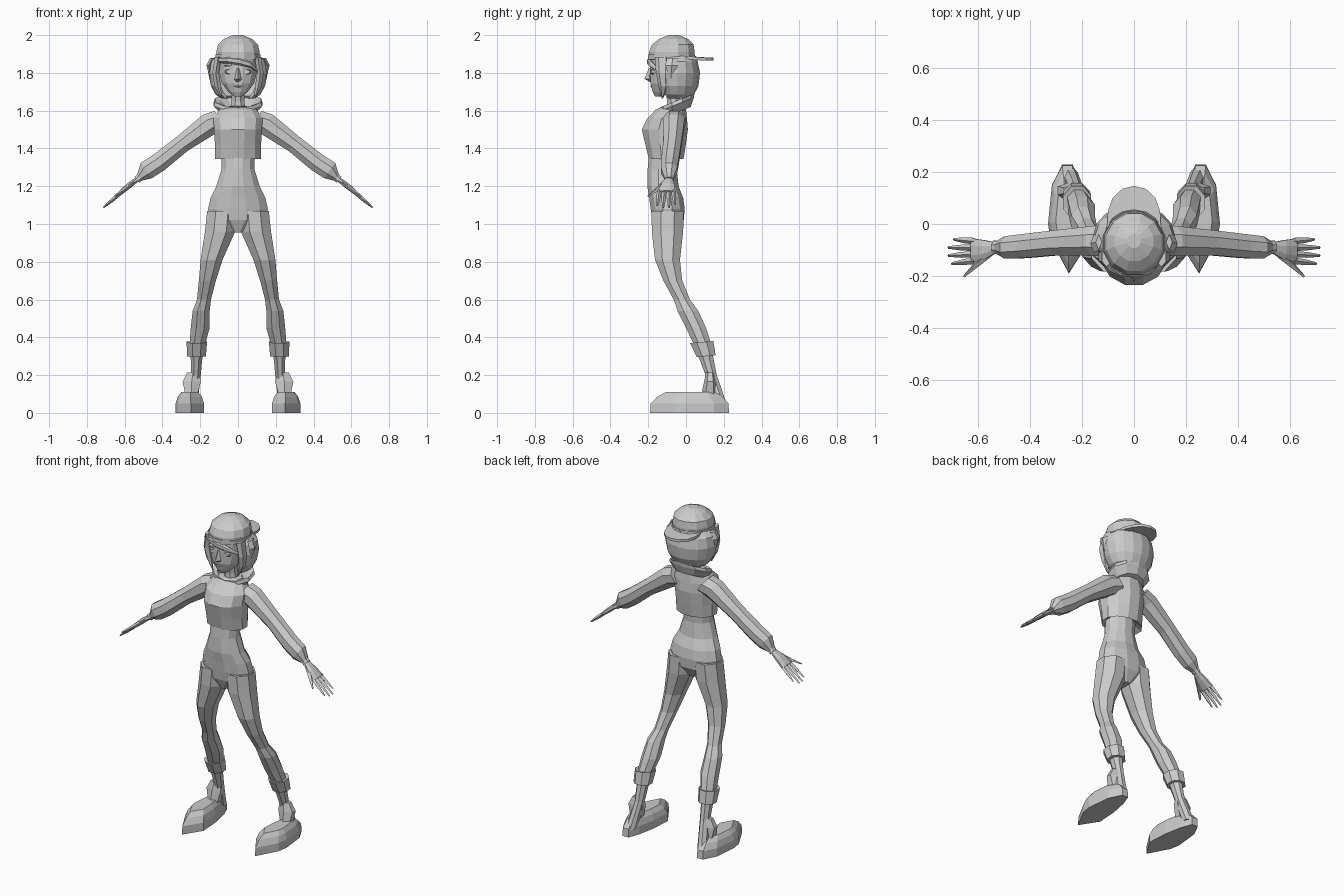
import bpy, bmesh, math
from mathutils import Vector

X, Y, Z = Vector((1, 0, 0)), Vector((0, 1, 0)), Vector((0, 0, 1))


def skin(name, loops, mirror=False, closed=True, caps=True):
    """Bridge equal-length point loops into a flat-shaded surface."""
    bm = bmesh.new()
    rows = [[bm.verts.new(p) for p in loop] for loop in loops]
    n = len(rows[0])
    for a, b in zip(rows, rows[1:]):
        for i in range(n if closed else n - 1):
            j = (i + 1) % n
            bm.faces.new((a[i], a[j], b[j], b[i]))
    if caps:
        bm.faces.new(rows[0])
        bm.faces.new(rows[-1])
    bmesh.ops.recalc_face_normals(bm, faces=bm.faces)
    mesh = bpy.data.meshes.new(name)
    bm.to_mesh(mesh)
    bm.free()
    obj = bpy.data.objects.new(name, mesh)
    bpy.context.collection.objects.link(obj)
    if mirror:
        obj.modifiers.new("mirror", 'MIRROR').use_axis[0] = True
    return obj


def loft(name, rings, n=8, u=X, v=Y, mirror=False, caps=True):
    """Rings are (x, y, z, radius along u, radius along v)."""
    s = 1 / math.cos(math.pi / n) if n % 4 == 0 and n > 4 else 1
    off = math.pi / n if n > 4 else 0
    loops = []
    for x, y, z, ru, rv in rings:
        c = Vector((x, y, z))
        loops.append([c + s * (u * ru * math.cos(off + math.tau * i / n)
                               + v * rv * math.sin(off + math.tau * i / n)) for i in range(n)])
    return skin(name, loops, mirror, caps=caps)


# Waist and hips
loft("hips", [
    (0, -.1, .955, .03, .05), (0, -.095, 1.02, .145, .083), (0, -.097, 1.08, .158, .09),
    (0, -.105, 1.14, .145, .09), (0, -.122, 1.2, .115, .083), (0, -.126, 1.29, .087, .077),
    (0, -.12, 1.38, .09, .075)], 12)

# Legs
loft("leg", [
    (.085, -.097, 1.07, .078, .085), (.095, -.098, .96, .08, .083), (.14, -.098, .81, .058, .066),
    (.162, -.07, .7, .045, .05), (.18, -.022, .6, .037, .043), (.195, .01, .54, .045, .055),
    (.2, .053, .45, .05, .053), (.214, .085, .37, .042, .047), (.22, .11, .28, .03, .037),
    (.223, .133, .2, .026, .03), (.245, .182, .04, .03, .036)], 8, mirror=True)
loft("leg_cuff", [
    (.214, .085, .37, .035, .04), (.218, .083, .375, .054, .062), (.22, .107, .3, .05, .05),
    (.22, .107, .3, .03, .035)], 8, v=Vector((0, 1, .08)), mirror=True)

# Shoes
sole = [(.235, .228), (.275, .228), (.315, .15), (.33, .0), (.32, -.06),
        (.25, -.19), (.18, -.08), (.188, .05), (.21, .16)]
levels = [(0, 1, 1, 0), (.05, 1, .985, 0), (.085, .85, .83, .005), (.11, .6, .62, .01)]
skin("shoe", [[(.255 + (x - .255) * sx, y * sy + dy, z) for x, y in sole]
              for z, sx, sy, dy in levels], mirror=True)
loft("shoe_tongue", [
    (.247, .125, .09, .035, .045), (.245, .128, .165, .056, .032),
    (.238, .128, .215, .035, .022)], 6, mirror=True)

# Cropped jacket
loft("jacket", [
    (0, -.11, 1.37, .08, .065), (0, -.105, 1.345, .122, .092), (0, -.108, 1.42, .122, .107),
    (0, -.112, 1.5, .127, .122), (0, -.1, 1.56, .13, .105), (0, -.08, 1.605, .1, .08),
    (0, -.065, 1.625, .06, .05)], 12)
loft("sleeve", [
    (.09, -.062, 1.55, .06, .06), (.15, -.065, 1.53, .057, .06), (.295, -.072, 1.425, .048, .047),
    (.42, -.085, 1.325, .046, .05), (.485, -.09, 1.283, .043, .05), (.525, -.09, 1.243, .024, .018)],
    8, Y, Vector((.59, 0, .81)), True)
loft("hood_collar", [
    (0, -.05, 1.59, .095, .075), (0, -.046, 1.635, .135, .088), (0, -.045, 1.655, .128, .09),
    (0, -.05, 1.645, .1, .07), (0, -.055, 1.61, .06, .05)], 10, X, Vector((0, 1, .4)))

# Hands
up = Vector((.64, 0, .77))
loft("wrist_band", [(.52, -.09, 1.246, .024, .02), (.535, -.09, 1.234, .026, .02)], 8, Y, up, True)
loft("palm", [
    (.525, -.09, 1.242, .018, .012), (.575, -.1, 1.205, .038, .015),
    (.62, -.102, 1.167, .046, .012)], 8, Y, up, True)
for i, tip in enumerate((.692, .713, .713, .7)):
    y0, y1 = -.066 - .025 * i, -.059 - .031 * i
    mid = (.615 + tip) / 2
    drop = lambda x: 1.17 - (x - .615) * .85
    loft("finger", [(.61, y0, drop(.61), .013, .011), (mid, (y0 + y1) / 2, drop(mid), .011, .01),
                    (tip, y1, drop(tip), .005, .004)], 4, Y, up, True)
loft("thumb", [(.55, -.11, 1.222, .018, .012), (.605, -.155, 1.18, .015, .011),
               (.652, -.2, 1.148, .006, .005)], 4, Y, up, True)

# Neck and head
loft("neck", [(0, -.062, 1.58, .045, .042), (0, -.066, 1.65, .034, .034), (0, -.075, 1.74, .036, .036)], 8)
loft("head", [
    (0, -.145, 1.676, .022, .02), (0, -.115, 1.7, .052, .062), (0, -.1, 1.745, .085, .088),
    (0, -.083, 1.8, .1, .107), (0, -.075, 1.88, .104, .115)], 12)
loft("nose", [(0, -.18, 1.752, .016, .01), (0, -.195, 1.768, .018, .026), (0, -.188, 1.825, .006, .008)], 4)
loft("lips", [(0, -.172, 1.722, .01, .01), (0, -.178, 1.728, .028, .012), (0, -.174, 1.737, .014, .01)], 6)
loft("eye", [(.046, -.165, 1.806, .026, .017), (.045, -.186, 1.806, .02, .012)], 6, X, Z, True)
loft("eyebrow", [(.046, -.165, 1.838, .03, .007), (.044, -.191, 1.836, .026, .005)], 6, X, Z, True)

# Bobbed hair wrapping sides and back
bob = [(1.89, .115, .108, -.055), (1.86, .15, .112, -.05), (1.8, .158, .124, -.05),
       (1.73, .143, .116, -.05), (1.685, .118, .09, -.048), (1.665, .09, .07, -.048)]
angles = [math.radians(-42 + 264 * i / 12) for i in range(13)]
hair = skin("hair_bob", [[(rx * math.cos(a), cy + ry * math.sin(a), z) for a in angles]
                         for z, rx, ry, cy in bob], closed=False, caps=False)
hair.modifiers.new("thickness", 'SOLIDIFY').thickness = .016
loft("hair_side_lock", [
    (.105, -.125, 1.885, .02, .04), (.118, -.125, 1.8, .02, .034), (.108, -.12, 1.73, .02, .026),
    (.088, -.125, 1.665, .003, .004)], 6, mirror=True)
loft("hair_flick", [
    (.135, -.07, 1.88, .012, .03), (.155, -.075, 1.84, .012, .035),
    (.145, -.08, 1.77, .004, .006)], 4, mirror=True)
loft("hair_fringe", [
    (-.105, -.14, 1.868, .02, .016), (-.05, -.187, 1.868, .014, .018), (.01, -.197, 1.86, .012, .02),
    (.065, -.182, 1.843, .012, .016), (.105, -.14, 1.81, .006, .006)], 6, Y, Z)

# Backwards cap
loft("cap", [
    (0, -.075, 1.868, .113, .12), (0, -.075, 1.91, .115, .121), (0, -.07, 1.95, .106, .11),
    (0, -.066, 1.98, .074, .076), (0, -.065, 2.0, .026, .027)], 12)
loft("cap_band", [(0, -.076, 1.872, .118, .124), (0, -.076, 1.898, .118, .124)], 12)
half = [(.104, -.02), (.1, .05), (.082, .1), (.045, .135)]
rim = half + [(0, .146)] + [(-x, y) for x, y in reversed(half)]
skin("cap_brim", [[(x, y, h - .14 * y - 1.2 * x * x) for x, y in rim] for h in (1.887, 1.903)])
